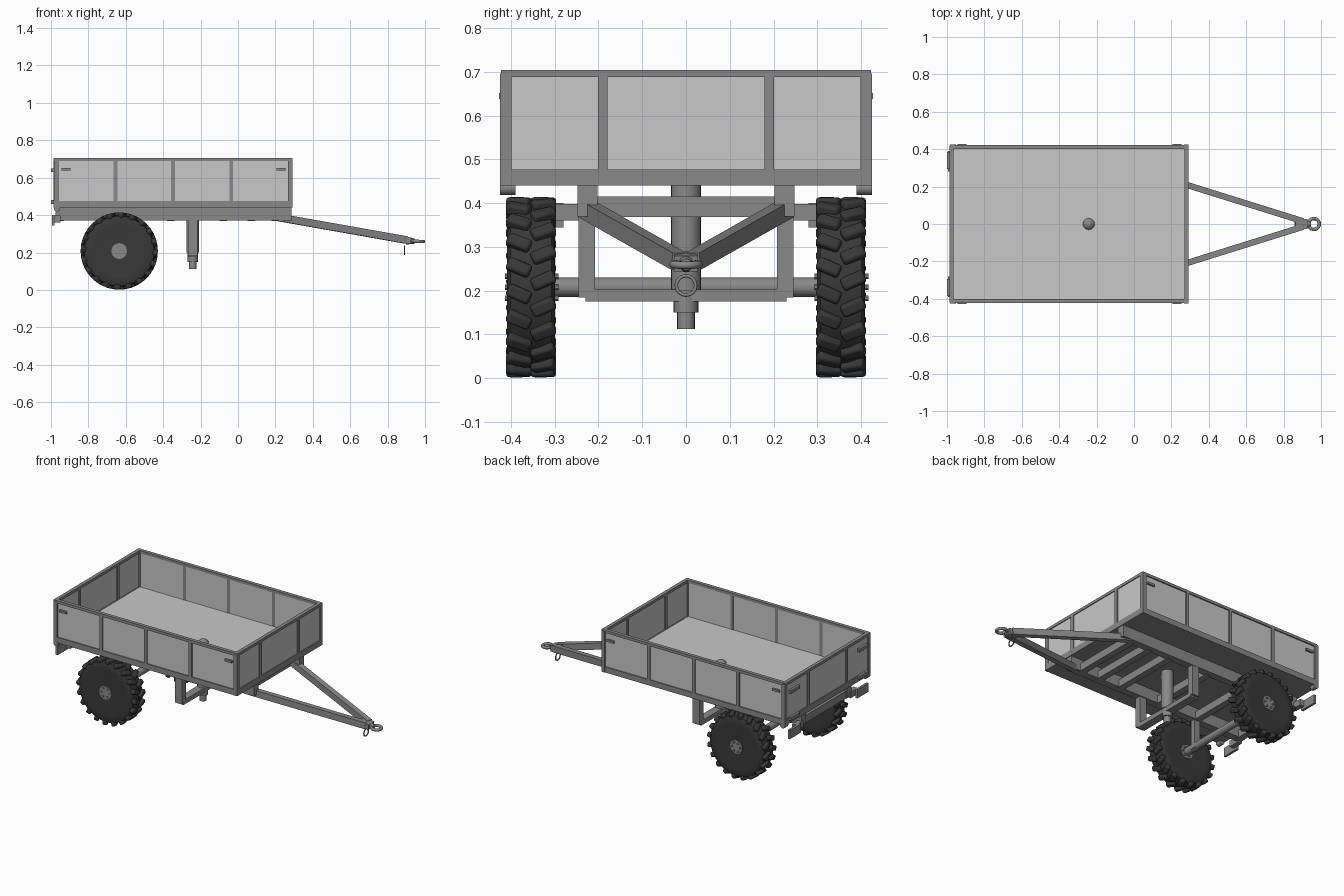
import bpy, bmesh, math
from mathutils import Matrix, Vector

if bpy.data.objects.get("Cube"):
    bpy.data.objects.remove(bpy.data.objects["Cube"])


def material(name, v):
    m = bpy.data.materials.new(name)
    m.use_nodes = True
    m.diffuse_color = (v, v, v, 1)
    m.node_tree.nodes["Principled BSDF"].inputs["Base Color"].default_value = (v, v, v, 1)
    return m


PANEL = material("light grey panel", 0.58)
FRAME = material("mid grey frame", 0.25)
RUBBER = material("dark rubber", 0.04)


def finish(name, bm, mat, smooth=False, bevel=0):
    me = bpy.data.meshes.new(name)
    bmesh.ops.recalc_face_normals(bm, faces=bm.faces)
    bm.to_mesh(me)
    bm.free()
    me.materials.append(mat)
    ob = bpy.data.objects.new(name, me)
    bpy.context.collection.objects.link(ob)
    if bevel:
        mod = ob.modifiers.new("bevel", "BEVEL")
        mod.width, mod.segments = bevel, 2
    if smooth:
        bpy.ops.object.select_all(action="DESELECT")
        ob.select_set(True)
        bpy.context.view_layer.objects.active = ob
        bpy.ops.object.shade_smooth_by_angle(angle=math.radians(35))
    return ob


def box(name, x, y, z, mat=FRAME):
    """Box from (low, high) pairs."""
    bm = bmesh.new()
    c = [(a + b) / 2 for a, b in (x, y, z)]
    d = [b - a for a, b in (x, y, z)]
    bmesh.ops.create_cube(bm, size=1, matrix=Matrix.Translation(c) @ Matrix.Diagonal((*d, 1)))
    return finish(name, bm, mat)


def about(c, w):
    return (c - w / 2, c + w / 2)


def beam(name, a, b, w, h):
    """Rectangular tube between two points, kept upright."""
    a, b = Vector(a), Vector(b)
    d = (b - a).normalized()
    side = Vector((0, 0, 1)).cross(d).normalized()
    up = d.cross(side)
    rot = Matrix((d, side, up)).transposed().to_4x4()
    bm = bmesh.new()
    bmesh.ops.create_cube(bm, size=1, matrix=Matrix.Translation((a + b) / 2) @ rot
                          @ Matrix.Diagonal(((b - a).length, w, h, 1)))
    return finish(name, bm, FRAME)


def rod(name, a, b, r, r2=None, mat=FRAME, seg=24):
    a, b = Vector(a), Vector(b)
    rot = (b - a).to_track_quat("Z", "Y").to_matrix().to_4x4()
    bm = bmesh.new()
    bmesh.ops.create_cone(bm, cap_ends=True, segments=seg, radius1=r, radius2=r2 or r,
                          depth=(b - a).length, matrix=Matrix.Translation((a + b) / 2) @ rot)
    return finish(name, bm, mat, True)


def ring(name, loc, rot, major, minor):
    bpy.ops.mesh.primitive_torus_add(location=loc, rotation=rot, major_radius=major,
                                     minor_radius=minor, major_segments=32, minor_segments=10)
    ob = bpy.context.object
    ob.name = name
    ob.data.materials.append(FRAME)
    bpy.ops.object.shade_smooth()


# Cargo box: floor, walls, rails and posts
X0, X1, YW = -0.985, 0.29, 0.42
box("floor_frame", (X0, X1), (-YW, YW), (0.44, 0.468))
box("floor_plate", (X0 + 0.02, X1 - 0.015), (-0.405, 0.405), (0.468, 0.475), PANEL)
for s, side in ((-1, "right"), (1, "left")):
    box(side + "_wall", (X0 + 0.01, X1 - 0.01), about(s * 0.41, 0.012), (0.47, 0.695), PANEL)
    box(side + "_bottom_rail", (X0, X1), about(s * 0.413, 0.02), (0.44, 0.475))
    box(side + "_top_rail", (X0 + 0.01, X1), about(s * 0.412, 0.022), (0.688, 0.705))
    for x in (-0.655, -0.347, -0.036):
        box(side + "_post", about(x, 0.02), about(s * 0.413, 0.02), (0.46, 0.69))
    for x in (X0 + 0.013, X1 - 0.011):
        box(side + "_corner_post", about(x, 0.024), about(s * 0.412, 0.026), (0.44, 0.697))
    for x in (-0.92, 0.23):
        box(side + "_latch", about(x, 0.05), about(s * 0.419, 0.016), (0.638, 0.652))
for x, end in ((X0 + 0.01, "tail"), (X1 - 0.01, "head")):
    box(end + "_wall", about(x, 0.012), (-0.405, 0.405), (0.47, 0.695), PANEL)
    box(end + "_bottom_rail", about(x, 0.021), (-YW, YW), (0.44, 0.477))
    box(end + "_top_rail", about(x, 0.022), (-YW, YW), (0.688, 0.705))
    for y in (-0.19, 0.19):
        box(end + "_post", about(x, 0.022), about(y, 0.022), (0.46, 0.69))

# Chassis beams and cross members
for s in (-1, 1):
    box("chassis_beam", (-0.975, 0.285), about(s * 0.225, 0.045), (0.37, 0.44))
for x in (-0.95, -0.635, -0.36, -0.08, 0.07, 0.2):
    box("cross_member", about(x, 0.04), (-0.22, 0.22), (0.368, 0.415))

# Rear lamp bars, lamps and tailgate hinges
for s in (-1, 1):
    box("lamp_bar", about(-0.965, 0.03), about(s * 0.27, 0.07), (0.36, 0.398))
    box("lamp_plate", (-0.994, -0.98), about(s * 0.335, 0.11), (0.345, 0.4))
    rod("tail_hinge", (-0.968, s * 0.39, 0.435), (-0.968, s * 0.425, 0.435), 0.016)
    for z in (0.47, 0.64):
        box("tail_catch", (-1.0, -0.985), about(s * 0.34, 0.09), about(z, 0.02))

# Support frame and tipping ram
for s in (-1, 1):
    box("support_leg", about(-0.242, 0.05), about(s * 0.227, 0.038), (0.185, 0.375))
box("support_cross_bar", about(-0.242, 0.05), (-0.23, 0.23), (0.175, 0.203))
rod("ram_barrel", (-0.242, 0, 0.2), (-0.242, 0, 0.44), 0.034)
rod("ram_sleeve", (-0.242, 0, 0.15), (-0.242, 0, 0.205), 0.028)
rod("ram_foot", (-0.242, 0, 0.112), (-0.242, 0, 0.152), 0.02)
bpy.ops.mesh.primitive_uv_sphere_add(segments=24, ring_count=12, radius=0.034,
                                     location=(-0.242, 0, 0.462))
ball = bpy.context.object
ball.name = "ram_ball"
ball.data.materials.append(FRAME)
bpy.ops.object.shade_smooth()

# Drawbar and hitch
for s in (-1, 1):
    beam("drawbar_arm", (0.215, s * 0.23, 0.388), (0.9, s * 0.016, 0.267), 0.033, 0.04)
beam("hitch_block", (0.86, 0, 0.272), (0.925, 0, 0.262), 0.055, 0.036)
rod("hitch_neck", (0.9, 0, 0.264), (0.945, 0, 0.26), 0.022, 0.013)
ring("hitch_eye", (0.962, 0, 0.26), (0, 0.05, 0), 0.029, 0.009)
ring("safety_ring", (0.89, 0, 0.212), (0, math.pi / 2, 0), 0.022, 0.004)

# Axle and its mounts
AX, AZ, WY, LUGS = -0.635, 0.208, 0.354, 20
rod("axle", (AX, -0.32, AZ), (AX, 0.32, AZ), 0.022)
for s in (-1, 1):
    box("axle_mount", about(AX, 0.04), about(s * 0.225, 0.03), (0.19, 0.375))


def tyre(name, y):
    """Lathe the tyre section about the axle."""
    half = [(0.0, 0.05), (0.14, 0.053), (0.172, 0.055), (0.187, 0.047), (0.191, 0.02)]
    section = half + [(r, -w) for r, w in reversed(half)]
    bm = bmesh.new()
    vs = [bm.verts.new((AX + r, y + w, AZ)) for r, w in section]
    es = [bm.edges.new(p) for p in zip(vs, vs[1:])]
    bmesh.ops.spin(bm, geom=vs + es, cent=(AX, y, AZ), axis=(0, 1, 0),
                   angle=math.tau, steps=48, use_duplicate=False)
    bmesh.ops.remove_doubles(bm, verts=bm.verts, dist=0.0002)
    finish(name, bm, RUBBER, True)


def tread(name, y):
    """Two rows of slanted lugs forming chevrons."""
    bm = bmesh.new()
    for i in range(LUGS):
        for s in (-1, 1):
            turn = Matrix.Rotation(-math.tau * (i + 0.25 * s) / LUGS, 4, "Y")
            m = (Matrix.Translation((AX, y, AZ)) @ turn
                 @ Matrix.Translation((0.192, s * 0.028, 0))
                 @ Matrix.Rotation(s * 0.42, 4, "X")
                 @ Matrix.Diagonal((0.028, 0.056, 0.03, 1)))
            bmesh.ops.create_cube(bm, size=1, matrix=m)
    finish(name, bm, RUBBER, True, 0.007)


# Wheels with hubs and bolts
for s, side in ((-1, "right"), (1, "left")):
    y = s * WY
    tyre(side + "_tyre", y)
    tread(side + "_tread", y)
    rod(side + "_hub", (AX, y - 0.055, AZ), (AX, y + 0.055, AZ), 0.042, seg=32)
    for i in range(6):
        a = math.tau * i / 6
        bx, bz = AX + 0.029 * math.cos(a), AZ + 0.029 * math.sin(a)
        rod(side + "_hub_bolt", (bx, y - 0.06, bz), (bx, y + 0.063, bz), 0.006, seg=6)
